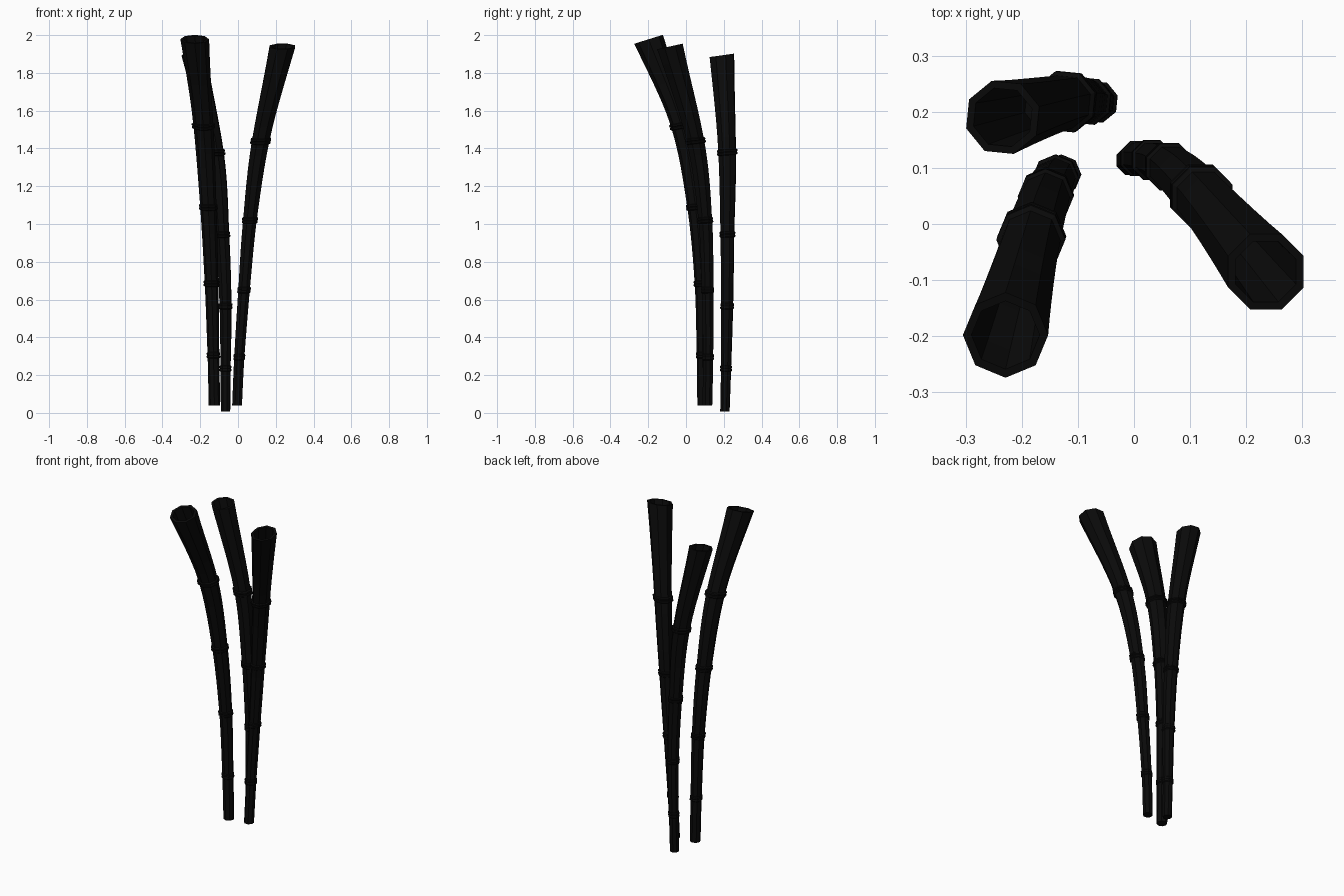
import bpy, bmesh, math
from mathutils import Vector

cube = bpy.data.objects.get("Cube")
if cube:
    bpy.data.objects.remove(cube, do_unlink=True)

mat = bpy.data.materials.new("near black")
mat.use_nodes = True
colour = (0.003, 0.003, 0.003, 1)
mat.diffuse_color = colour
mat.node_tree.nodes["Principled BSDF"].inputs["Base Color"].default_value = colour

SIDES = 8
STEPS = 6


def spline(p, i, u):
    """Smooth curve through the points, between p[i] and p[i + 1]."""
    b, c = p[i], p[i + 1]
    a = p[i - 1] if i else b * 2 - c
    d = p[i + 2] if i + 2 < len(p) else c * 2 - b
    return 0.5 * (b * 2 + (c - a) * u + (a * 2 - b * 5 + c * 4 - d) * u**2
                  + (b * 3 - a - c * 3 + d) * u**3)


def ring(bm, centre, radius, slope, turn):
    """Octagon around the cane, its plane tipped toward the front."""
    verts = []
    for k in range(SIDES):
        a = turn + math.tau * k / SIDES
        x, y = radius * math.cos(a), radius * math.sin(a)
        verts.append(bm.verts.new(centre + Vector((x, y, slope * y))))
    return verts


def skin(bm, rings, cap_start=False, cap_end=False):
    for lo, hi in zip(rings, rings[1:]):
        for k in range(SIDES):
            n = (k + 1) % SIDES
            bm.faces.new((lo[k], lo[n], hi[n], hi[k]))
    if cap_start:
        bm.faces.new(rings[0][::-1])
    if cap_end:
        bm.faces.new(rings[-1])


def finish(bm, name):
    bmesh.ops.recalc_face_normals(bm, faces=bm.faces)
    mesh = bpy.data.meshes.new(name)
    bm.to_mesh(mesh)
    bm.free()
    mesh.materials.append(mat)
    obj = bpy.data.objects.new(name, mesh)
    bpy.context.collection.objects.link(obj)


def build_cane(name, points, radii, slope, turn):
    p = [Vector(q) for q in points]
    base_z, span = p[0].z, p[-1].z - p[0].z

    def tip(z):
        return slope * ((z - base_z) / span) ** 2

    # Tapering stem with a flared mouth
    samples = []
    last = len(p) - 2
    for i in range(len(p) - 1):
        for s in range(STEPS + (i == last)):
            u = s / STEPS
            blend = u**1.4 if i == last else u
            r = radii[i] + (radii[i + 1] - radii[i]) * blend
            samples.append((spline(p, i, u), r))
    # Hollow inside the mouth
    inner = [(c, r * 0.8) for c, r in samples[:-STEPS:-1]]
    bm = bmesh.new()
    skin(bm, [ring(bm, c, r, tip(c.z), turn) for c, r in samples + inner], True, True)
    finish(bm, name + "_stem")

    # Grooved collars at the joints
    for i in range(1, len(p) - 1):
        axis = (spline(p, i, 0.05) - spline(p, i - 1, 0.95)).normalized()
        bm = bmesh.new()
        rows = [(-0.018, 0.95), (-0.012, 1.16), (-0.004, 1.16), (0, 1.07),
                (0.004, 1.16), (0.012, 1.16), (0.018, 0.95)]
        skin(bm, [ring(bm, p[i] + axis * h, radii[i] * f, tip(p[i].z), turn)
                  for h, f in rows], True, True)
        finish(bm, f"{name}_collar_{i}")


build_cane("front_right_cane",
           [(-0.125, 0.09, 0.04), (-0.13, 0.088, 0.305), (-0.14, 0.082, 0.685),
            (-0.157, 0.05, 1.09), (-0.183, -0.025, 1.52), (-0.229, -0.198, 1.978)],
           [0.03, 0.031, 0.036, 0.043, 0.053, 0.076], 0.31, 0)
build_cane("back_right_cane",
           [(-0.066, 0.206, 0.008), (-0.066, 0.212, 0.235), (-0.066, 0.218, 0.565),
            (-0.083, 0.219, 0.945), (-0.122, 0.218, 1.38), (-0.234, 0.19, 1.893)],
           [0.026, 0.028, 0.033, 0.038, 0.049, 0.068], 0.14, math.pi / 8 - 0.1)
build_cane("left_cane",
           [(-0.005, 0.113, 0.04), (0.007, 0.117, 0.295), (0.032, 0.114, 0.65),
            (0.063, 0.102, 1.02), (0.12, 0.05, 1.44), (0.235, -0.085, 1.94)],
           [0.028, 0.029, 0.033, 0.039, 0.05, 0.073], 0.22, math.pi / 8)
